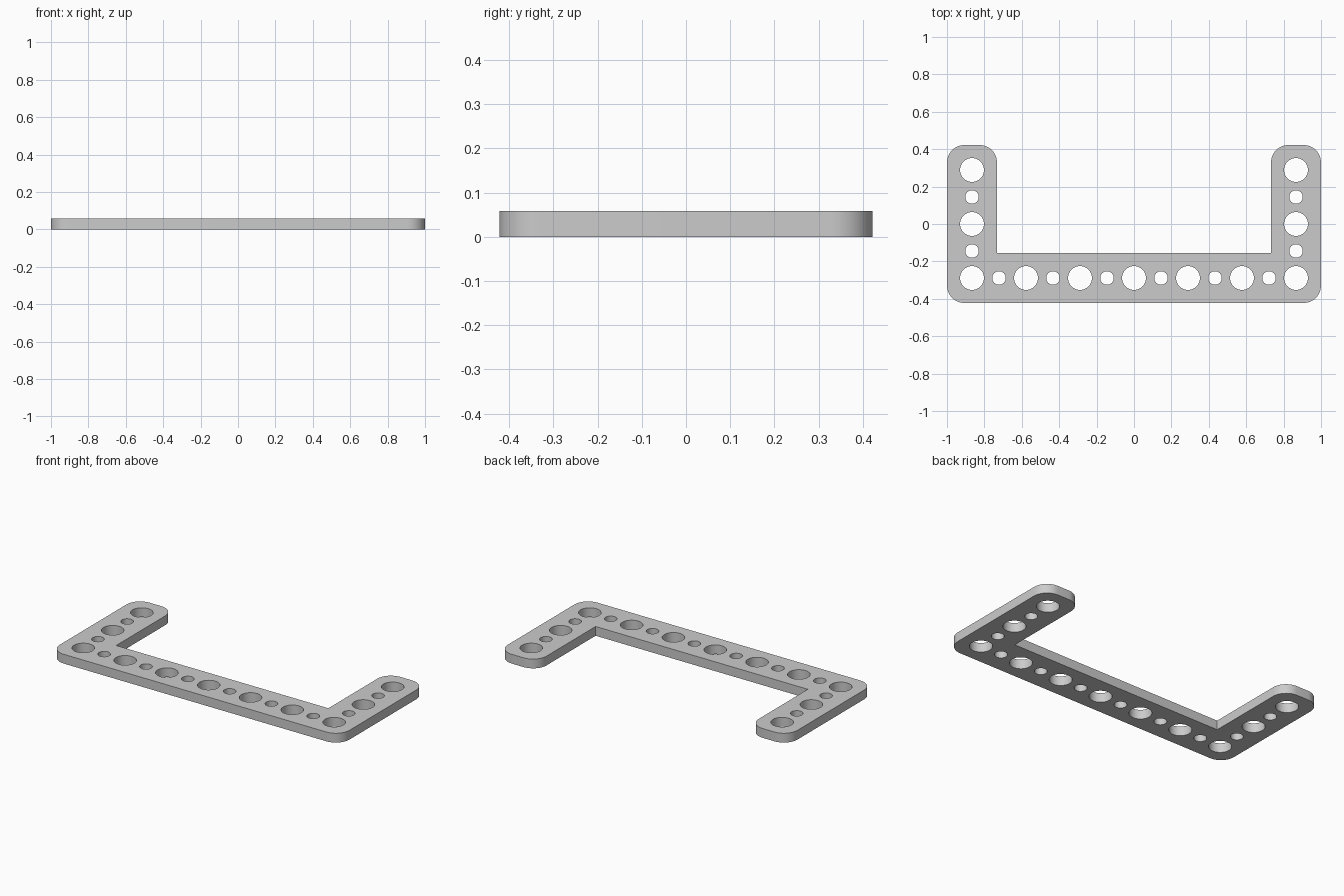
import bpy, bmesh
from math import sin, cos, pi, radians
from mathutils import Vector

if "Cube" in bpy.data.objects:
    bpy.data.objects.remove(bpy.data.objects["Cube"], do_unlink=True)

PITCH = 0.2887        # spacing of the large holes
HALF = 0.1335         # half the strip width
THICK = 0.058
CORNER = 0.093
BIG, SMALL = 0.064, 0.036

metal = bpy.data.materials.new("light grey")
metal.use_nodes = True
grey = (0.6, 0.6, 0.6, 1)
metal.diffuse_color = grey
metal.node_tree.nodes["Principled BSDF"].inputs["Base Color"].default_value = grey


def add_loop(curve, points):
    spline = curve.splines.new('POLY')
    spline.points.add(len(points) - 1)
    for p, (x, y) in zip(spline.points, points):
        p.co = (x, y, 0, 1)
    spline.use_cyclic_u = True


def circle(cx, cy, r, n=40):
    return [(cx + r * cos(2 * pi * i / n), cy + r * sin(2 * pi * i / n)) for i in range(n)]


def fillet(cx, cy, start, n=12):
    """Quarter arc about a centre, counter-clockwise from a start angle."""
    return [(cx + CORNER * cos(start + pi / 2 * i / n),
             cy + CORNER * sin(start + pi / 2 * i / n)) for i in range(n + 1)]


# U-shaped outline: right half, then mirrored for the left half
ox, oy = 3 * PITCH + HALF, PITCH + HALF
ix, iy = 3 * PITCH - HALF, -PITCH + HALF
right = (fillet(ox - CORNER, -oy + CORNER, -pi / 2)
         + fillet(ox - CORNER, oy - CORNER, 0)
         + fillet(ix + CORNER, oy - CORNER, pi / 2)
         + [(ix, iy)])
outline = right + [(-x, y) for x, y in reversed(right)]

curve = bpy.data.curves.new("bracket_profile", 'CURVE')
curve.dimensions = '2D'
curve.fill_mode = 'BOTH'
curve.extrude = THICK / 2
add_loop(curve, outline)

# Alternating large and small holes along the base and both arms
for i in range(-6, 7):
    add_loop(curve, circle(i * PITCH / 2, -PITCH, SMALL if i % 2 else BIG))
for side in (-1, 1):
    for j in range(-1, 3):
        add_loop(curve, circle(side * 3 * PITCH, j * PITCH / 2, SMALL if j % 2 else BIG))

# Turn the filled profile into a closed mesh plate
bracket = bpy.data.objects.new("perforated_bracket", curve)
bpy.context.collection.objects.link(bracket)
bpy.ops.object.select_all(action='DESELECT')
bracket.select_set(True)
bpy.context.view_layer.objects.active = bracket
bpy.ops.object.convert(target='MESH')
bracket = bpy.context.object
mesh = bracket.data

bm = bmesh.new()
bm.from_mesh(mesh)
bmesh.ops.remove_doubles(bm, verts=bm.verts, dist=0.0002)
bmesh.ops.translate(bm, verts=bm.verts, vec=Vector((0, 0, THICK / 2)))
bmesh.ops.recalc_face_normals(bm, faces=bm.faces)
bm.to_mesh(mesh)
bm.free()

mesh.materials.clear()
mesh.materials.append(metal)
bpy.ops.object.shade_smooth_by_angle(angle=radians(30))
